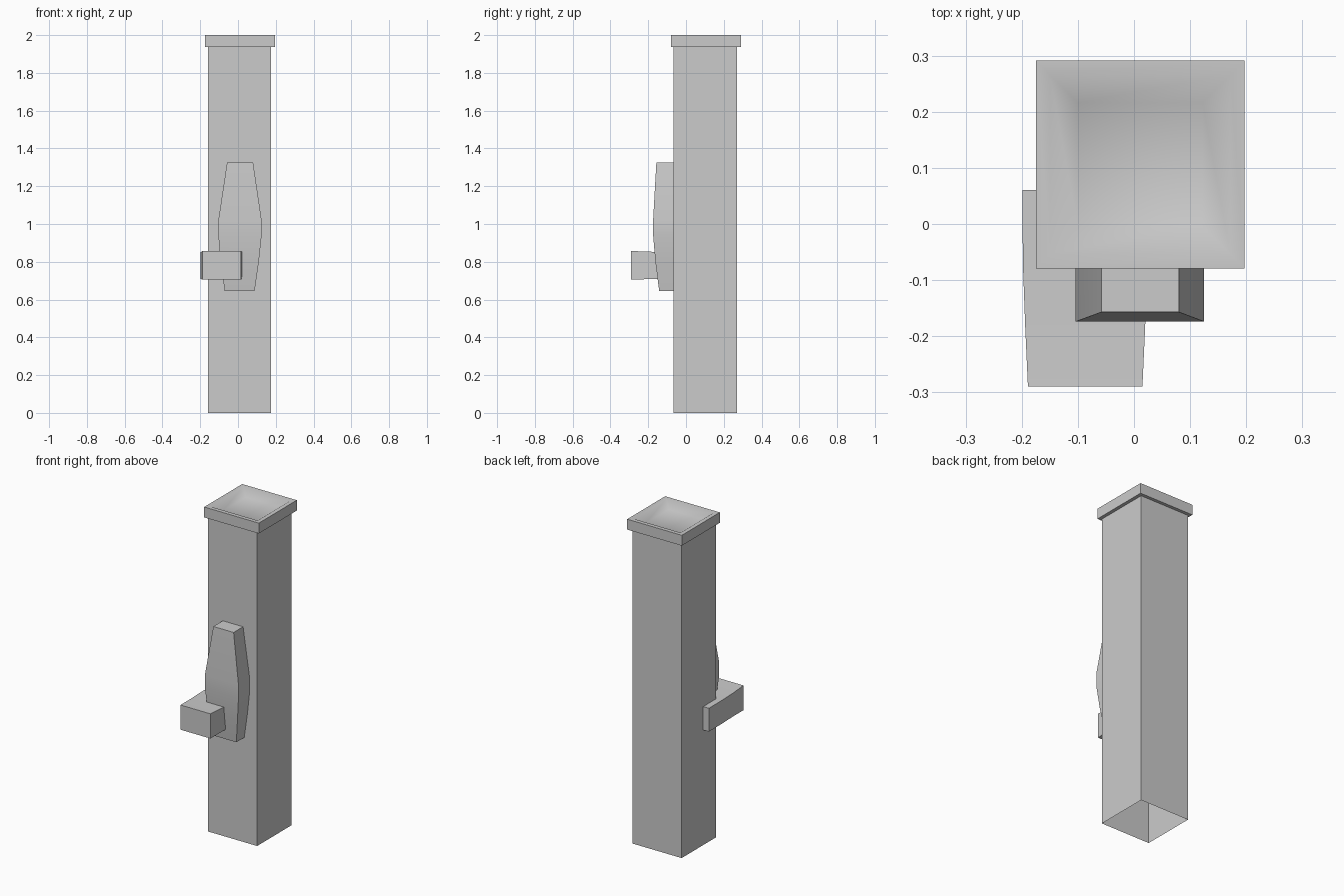
import bpy, bmesh, math

if "Cube" in bpy.data.objects:
    bpy.data.objects.remove(bpy.data.objects["Cube"])


def loft(name, rings, cap_start=True, cap_end=True, smooth=None):
    """Skin a list of closed rings (each a list of 3D points)."""
    bm = bmesh.new()
    loops = [[bm.verts.new(p) for p in ring] for ring in rings]
    for a, b in zip(loops, loops[1:]):
        n = len(a)
        for i in range(n):
            j = (i + 1) % n
            bm.faces.new((a[i], a[j], b[j], b[i]))
    if cap_start:
        bm.faces.new(loops[0][::-1])
    if cap_end:
        bm.faces.new(loops[-1])
    if cap_start and cap_end:
        bmesh.ops.recalc_face_normals(bm, faces=bm.faces)
    mesh = bpy.data.meshes.new(name)
    bm.to_mesh(mesh)
    bm.free()
    obj = bpy.data.objects.new(name, mesh)
    bpy.context.collection.objects.link(obj)
    if smooth:
        bpy.ops.object.select_all(action='DESELECT')
        obj.select_set(True)
        bpy.context.view_layer.objects.active = obj
        bpy.ops.object.shade_smooth_by_angle(angle=math.radians(smooth))
    return obj


def rect_z(x0, x1, y0, y1, z):
    return [(x0, y0, z), (x1, y0, z), (x1, y1, z), (x0, y1, z)]


def rect_y(x0, x1, z0, z1, y):
    return [(x0, y, z0), (x1, y, z0), (x1, y, z1), (x0, y, z1)]


# Square post, open at the bottom
POST = (-0.16, 0.176, -0.065, 0.271)
loft("post", [rect_z(*POST, 0), rect_z(*POST, 1.938)], cap_start=False, cap_end=False)


# Cap with a shallow dished top
def cap_ring(inset, z):
    return rect_z(-0.175 + inset, 0.197 - inset, -0.079 + inset, 0.291 - inset, z)


loft("post_cap", [cap_ring(0, 1.936), cap_ring(0, 2.0), cap_ring(0.025, 2.0),
                  cap_ring(0.075, 1.968)], smooth=42)

# Bulging plaque on the front: z, left, right, front y
plaque = [(0.645, -0.07, 0.088, -0.142), (0.80, -0.092, 0.11, -0.162),
          (0.94, -0.104, 0.125, -0.174), (1.02, -0.104, 0.125, -0.174),
          (1.325, -0.058, 0.08, -0.157)]
loft("front_plaque", [rect_z(l, r, y, -0.06, z) for z, l, r, y in plaque], smooth=30)

# Block crossing the lower left of the plaque: y, left, right, bottom, top
block = [(-0.29, -0.189, 0.015, 0.705, 0.857), (-0.18, -0.194, 0.02, 0.709, 0.853),
         (-0.07, -0.198, 0.024, 0.709, 0.853), (0.061, -0.199, 0.024, 0.709, 0.853)]
loft("side_block", [rect_y(l, r, b, t, y) for y, l, r, b, t in block], smooth=30)
